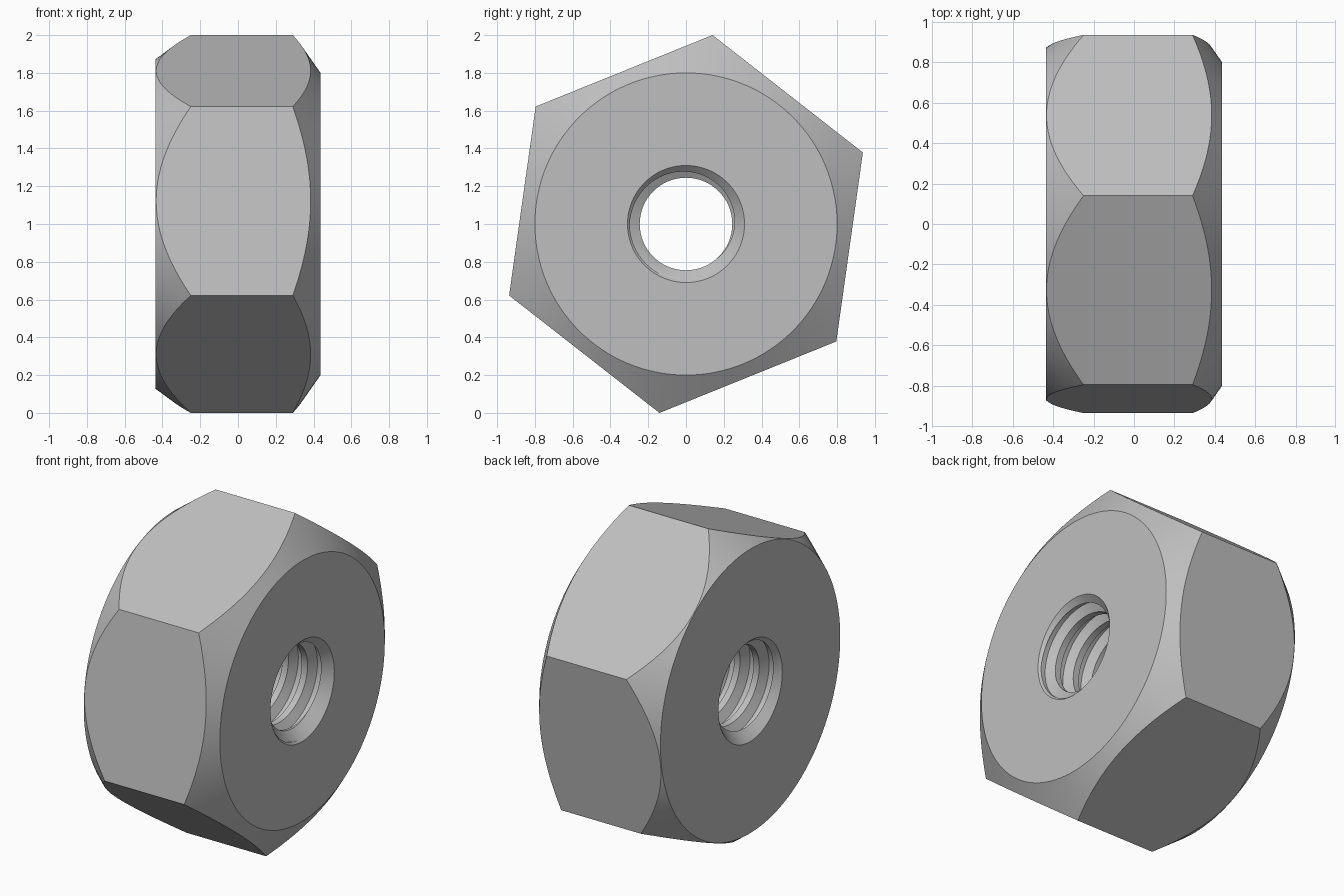
import bpy, bmesh, math

if "Cube" in bpy.data.objects:
    bpy.data.objects.remove(bpy.data.objects["Cube"], do_unlink=True)

HALF = 0.437          # half the thickness along x
RADIUS = 1.01         # centre to hexagon corner
TURN = math.radians(22)
PITCH = 0.13

steel = bpy.data.materials.new("steel_grey")
steel.use_nodes = True
colour = (0.52, 0.52, 0.52, 1)
steel.diffuse_color = colour
steel.node_tree.nodes["Principled BSDF"].inputs["Base Color"].default_value = colour


def ring_point(x, r, angle):
    return (x, r * math.cos(angle), 1 + r * math.sin(angle))


def finish(name, bm):
    bmesh.ops.recalc_face_normals(bm, faces=bm.faces)
    mesh = bpy.data.meshes.new(name)
    bm.to_mesh(mesh)
    bm.free()
    mesh.materials.append(steel)
    obj = bpy.data.objects.new(name, mesh)
    bpy.context.collection.objects.link(obj)
    return obj


def lathe(name, profile, sides, start=0.0):
    """Closed solid turned around the x axis from (x, radius) pairs."""
    bm = bmesh.new()
    rings = [[bm.verts.new(ring_point(x, r, start + math.tau * i / sides))
              for i in range(sides)] for x, r in profile]
    for a, b in zip(rings, rings[1:]):
        for i in range(sides):
            j = (i + 1) % sides
            bm.faces.new((a[i], a[j], b[j], b[i]))
    bm.faces.new(rings[0])
    bm.faces.new(rings[-1])
    return finish(name, bm)


def thread(name, turns, steps=64):
    """Closed right-handed threaded rod used to cut the hole."""
    shape = [(0, 0.245), (0.04, 0.245), (0.07, 0.298), (0.1, 0.298)]
    n = len(shape)
    bm = bmesh.new()
    start = -PITCH * (turns + 1) / 2
    grid = []
    for s in range(steps):
        column = []
        for m in range(turns * n + 1):
            dx, r = shape[m % n]
            x = start + dx + PITCH * (m // n + s / steps)
            column.append(bm.verts.new(ring_point(x, r, math.tau * s / steps)))
        grid.append(column)
    for s in range(steps):
        # the last column joins the first, one turn further along
        wrap = s == steps - 1
        a, b = grid[s], grid[0][n:] if wrap else grid[s + 1]
        for m in range(len(b) - 1):
            bm.faces.new((a[m], a[m + 1], b[m + 1], b[m]))
    # cap both ends with fans around the axis
    rim = [e for e in bm.edges if e.is_boundary]
    for side in (-1, 1):
        tip = bm.verts.new((side * (-start + PITCH), 0, 1))
        for e in rim:
            if (e.verts[0].co.x + e.verts[1].co.x) * side > 0:
                bm.faces.new((e.verts[0], e.verts[1], tip))
    return finish(name, bm)


def boolean(target, cutter, operation):
    mod = target.modifiers.new(cutter.name, "BOOLEAN")
    mod.operation = operation
    mod.solver = "EXACT"
    mod.object = cutter
    bpy.context.view_layer.objects.active = target
    bpy.ops.object.modifier_apply(modifier=mod.name)
    bpy.data.objects.remove(cutter, do_unlink=True)


# hexagonal body, its corners trimmed by a turned disc with two chamfers
nut = lathe("hex_nut", [(-0.6, RADIUS), (0.6, RADIUS)], 6, TURN)
disc = lathe("chamfer_disc", [(-HALF, 0.872), (-0.25, RADIUS), (-0.2, 1.047),
                              (0.262, 1.05), (0.29, RADIUS), (HALF, 0.8)], 128)
boolean(nut, disc, "INTERSECT")

# threaded hole
boolean(nut, thread("thread_cutter", 9), "DIFFERENCE")

# countersinks at both mouths
for side in (-1, 1):
    sink = lathe("countersink_cutter", [(side * (HALF - 0.075), 0.235),
                                        (side * (HALF + 0.05), 0.36)], 64, 0.02)
    boolean(nut, sink, "DIFFERENCE")

bpy.ops.object.select_all(action="DESELECT")
nut.select_set(True)
bpy.context.view_layer.objects.active = nut
bpy.ops.object.shade_smooth_by_angle(angle=math.radians(25))
